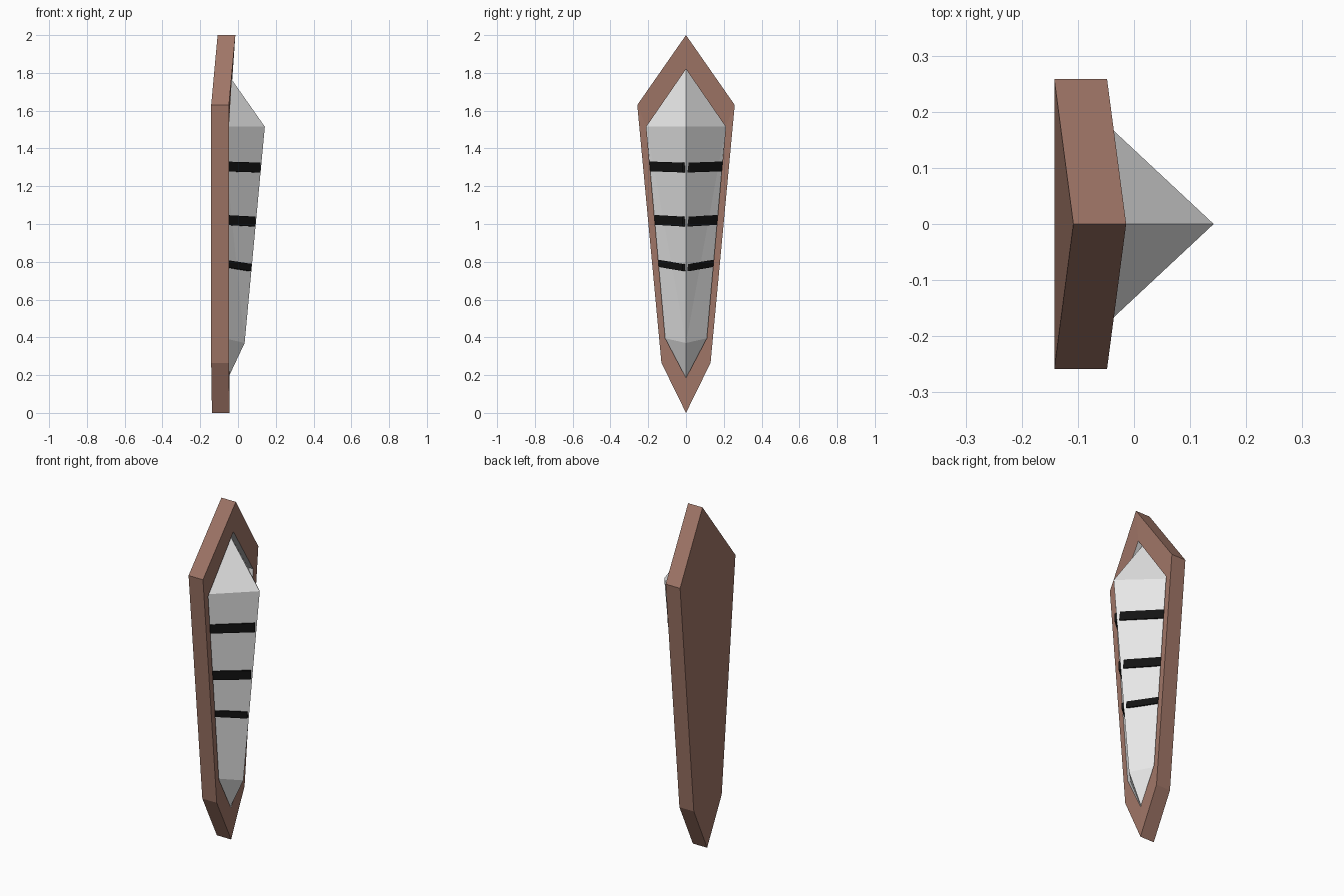
import bpy, bmesh

if "Cube" in bpy.data.objects:
    bpy.data.objects.remove(bpy.data.objects["Cube"])


def material(name, rgb):
    m = bpy.data.materials.new(name)
    m.diffuse_color = (*rgb, 1)
    m.use_nodes = True
    m.node_tree.nodes["Principled BSDF"].inputs["Base Color"].default_value = m.diffuse_color
    return m


BROWN = material("brown wood", (0.352, 0.181, 0.136))
GREY = material("pale stone", (0.8, 0.8, 0.8))
BLACK = material("black strap", (0.006, 0.006, 0.006))


def make_object(name, verts, faces, mats, grey_faces=()):
    me = bpy.data.meshes.new(name)
    me.from_pydata(verts, [], faces)
    for m in mats:
        me.materials.append(m)
    for i in grey_faces:
        me.polygons[i].material_index = 1
    bm = bmesh.new()
    bm.from_mesh(me)
    bmesh.ops.recalc_face_normals(bm, faces=bm.faces)
    bm.to_mesh(me)
    bm.free()
    ob = bpy.data.objects.new(name, me)
    bpy.context.collection.objects.link(ob)
    return ob


def hexagon(top, upper, lower, bottom):
    """Mirrored six-point outline; top/bottom are (x, z), the others (x, y, z)."""
    (ux, uy, uz), (lx, ly, lz) = upper, lower
    return [(top[0], 0, top[1]), (ux, uy, uz), (lx, ly, lz),
            (bottom[0], 0, bottom[1]), (lx, -ly, lz), (ux, -uy, uz)]


# Backing board: bent hexagonal plate with a recess for the stone
back = hexagon((-0.108, 2.0), (-0.142, 0.258, 1.63), (-0.142, 0.13, 0.265), (-0.138, 0.0))
front = hexagon((-0.014, 2.0), (-0.048, 0.258, 1.63), (-0.048, 0.13, 0.265), (-0.045, 0.0))
lip = hexagon((-0.03, 1.82), (-0.048, 0.21, 1.515), (-0.048, 0.11, 0.395), (-0.046, 0.185))
floor = hexagon((-0.072, 1.82), (-0.083, 0.21, 1.515), (-0.07, 0.11, 0.395), (-0.052, 0.185))

faces = []
for ring in range(3):                       # sides, front rim, recess walls
    a, b = ring * 6, ring * 6 + 6
    for i in range(6):
        j = (i + 1) % 6
        faces.append((a + i, a + j, b + j, b + i))
faces += [(0, 1, 5), (1, 2, 4, 5), (2, 3, 4)]        # back
faces += [(18, 19, 23), (19, 20, 22, 23), (20, 21, 22)]  # recess floor
make_object("backing_board", back + front + lip + floor, faces,
            [BROWN, GREY], range(12, 18))

# Faceted stone with a central ridge
RIDGE_TOP, RIDGE_LOW = (0.142, 0, 1.515), (0.035, 0, 0.37)
stone = floor + [RIDGE_TOP, RIDGE_LOW]
make_object("stone", stone,
            [(0, 1, 6), (0, 6, 5),
             (1, 7, 6), (1, 2, 7), (5, 6, 7), (5, 7, 4),
             (2, 3, 7), (4, 7, 3),
             (0, 5, 1), (1, 5, 4, 2), (2, 4, 3)], [GREY])

# Straps wrapped over the ridge: side height, droop at ridge, strap height
for n, (z, droop, h) in enumerate([(1.305, 0.006, 0.052), (1.022, 0.009, 0.052),
                                   (0.792, 0.022, 0.038)], 1):
    t = (1.515 - z) / 1.12
    w = 0.212 - 0.1 * t
    tip = 0.139 - 0.105 * t
    x0 = -0.078 + 0.01 * t
    outer = [(x0, -w, 0), (tip, -0.018, -droop), (tip - 0.012, 0.02, -droop), (x0, w, 0)]
    inner = [(x - 0.03, y * 0.95, d) for x, y, d in reversed(outer)]
    loop = outer + inner
    verts = [(x, y, z + d + s * h / 2) for s in (-1, 1) for x, y, d in loop]
    quads = [(i, (i + 1) % 8, (i + 1) % 8 + 8, i + 8) for i in range(8)]
    for i in range(3):                      # lower and upper edges
        quads += [(i, i + 1, 6 - i, 7 - i), (i + 8, i + 9, 14 - i, 15 - i)]
    make_object(f"strap_{n}", verts, quads, [BLACK])
